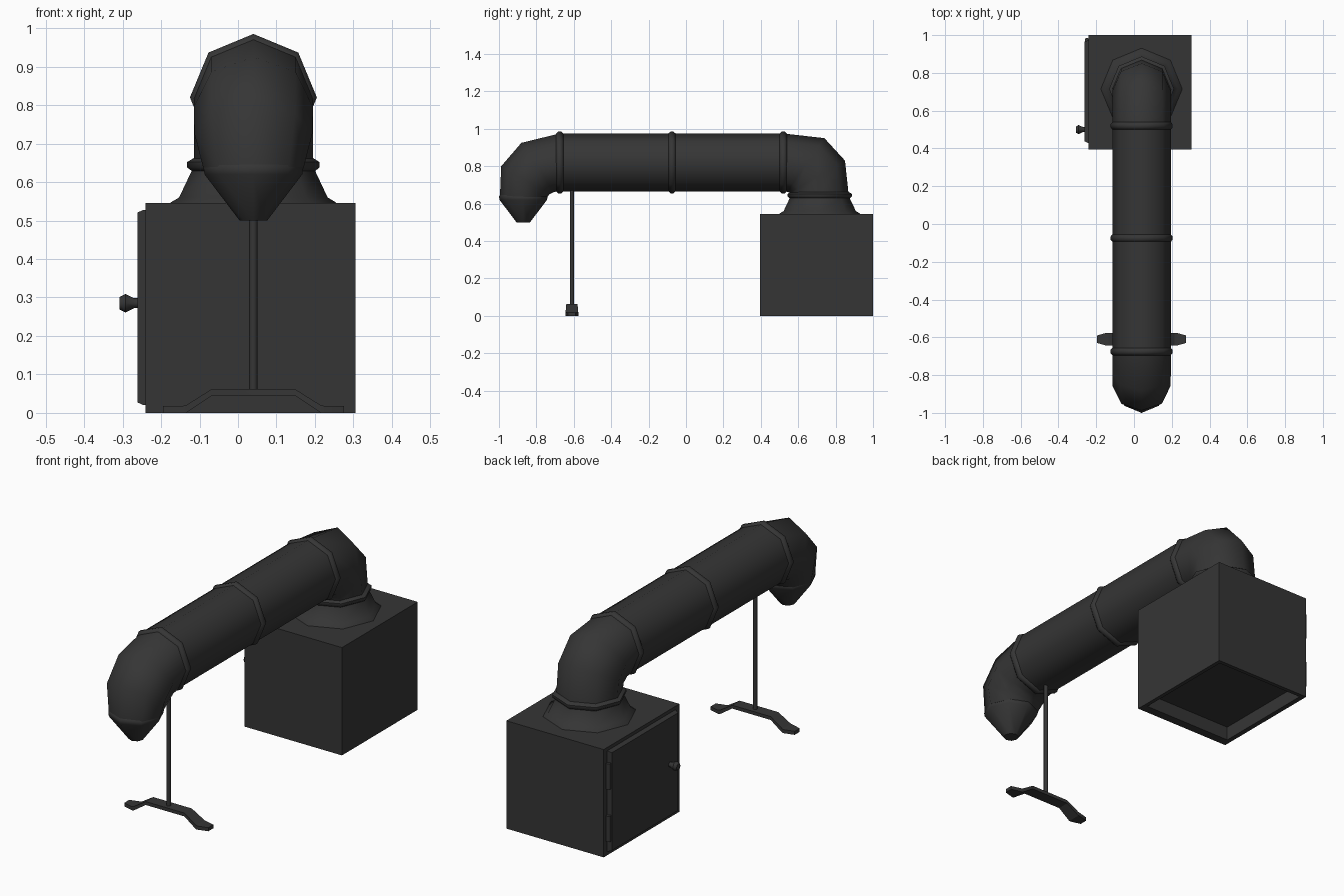
import bpy, bmesh, math
from mathutils import Vector

if "Cube" in bpy.data.objects:
    bpy.data.objects.remove(bpy.data.objects["Cube"])

iron = bpy.data.materials.new("dark_iron")
iron.diffuse_color = (0.036, 0.036, 0.036, 1)
iron.use_nodes = True
iron.node_tree.nodes["Principled BSDF"].inputs["Base Color"].default_value = iron.diffuse_color
CX = 0.04   # centre line of pipe and stand


def finish(name, bm, angle=50):
    bmesh.ops.recalc_face_normals(bm, faces=bm.faces)
    me = bpy.data.meshes.new(name)
    bm.to_mesh(me)
    bm.free()
    me.materials.append(iron)
    me.shade_smooth()
    me.set_sharp_from_angle(angle=math.radians(angle))
    ob = bpy.data.objects.new(name, me)
    bpy.context.collection.objects.link(ob)
    return ob


def ring(c, u, v, n=8):
    """Closed n-gon around c spanned by half axes u and v."""
    c, u, v = Vector(c), Vector(u), Vector(v)
    return [c + u * math.cos(2 * math.pi * i / n) + v * math.sin(2 * math.pi * i / n)
            for i in range(n)]


def loft(name, rings, angle=50, cap=True):
    bm = bmesh.new()
    rows = [[bm.verts.new(p) for p in r] for r in rings]
    n = len(rows[0])
    for a, b in zip(rows, rows[1:]):
        for i in range(n):
            j = (i + 1) % n
            bm.faces.new((a[i], a[j], b[j], b[i]))
    if cap:
        bm.faces.new(rows[0])
        bm.faces.new(rows[-1])
    return finish(name, bm, angle)


def lathe(name, origin, axis, prof, n=8, angle=50):
    """Profile of (distance along axis, radius)."""
    o, ax = Vector(origin), Vector(axis)
    u = Vector((0, 0, 1)) if abs(ax.z) < 0.5 else Vector((0, 1, 0))
    v = ax.cross(u)
    return loft(name, [ring(o + ax * d, u * r, v * r, n) for d, r in prof], angle)


def elbow(name, stations):
    """Stations of outer point, inner point (y, z) and half width in x."""
    rings = []
    for (oy, oz), (iy, iz), w in stations:
        c = (CX, (oy + iy) / 2, (oz + iz) / 2)
        rings.append(ring(c, (0, (oy - iy) / 2, (oz - iz) / 2), (w, 0, 0)))
    return loft(name, rings)


def rect(x0, x1, y0, y1, z):
    return [(x0, y0, z), (x1, y0, z), (x1, y1, z), (x0, y1, z)]


# stove body with a recessed underside
loft("stove_body", [
    rect(-0.215, 0.285, 0.44, 0.98, 0.07),
    rect(-0.215, 0.285, 0.44, 0.98, 0.0),
    rect(-0.24, 0.305, 0.395, 1.0, 0.0),
    rect(-0.24, 0.305, 0.395, 1.0, 0.545)], 30)

# door on the left side, with chamfered border
loft("stove_door", [
    [(x, y, z) for y, z in ((0.43 + i, 0.02 + i), (0.972 - i, 0.02 + i),
                            (0.972 - i, 0.528 - i), (0.43 + i, 0.528 - i))]
    for x, i in ((-0.235, 0), (-0.245, 0), (-0.261, 0.007))], 10)
for k, z in enumerate((0.075, 0.34)):
    lathe(f"hinge_{k + 1}", (-0.249, 0.974, z), (0, 0, 1), ((0, 0.012), (0.13, 0.012)))
lathe("door_knob", (-0.258, 0.5, 0.285), (-1, 0, 0),
      ((0, 0.013), (0.012, 0.013), (0.035, 0.024), (0.05, 0.016)))

# flared collar and joint ring on top of the stove
lathe("flue_collar", (CX, 0.715, 0), (0, 0, 1),
      ((0.54, 0.218), (0.547, 0.215), (0.56, 0.193), (0.63, 0.16), (0.645, 0.155)))
BAND = ((-0.02, 0.154), (-0.008, 0.165), (0.008, 0.165), (0.02, 0.154))
lathe("collar_band", (CX, 0.715, 0.645), (0, 0, 1), 
      ((-0.018, 0.158), (-0.007, 0.172), (0.007, 0.172), (0.018, 0.154)))

# smoke pipe: two elbows, straight run and joint bands
elbow("rear_elbow", [
    ((0.52, 0.975), (0.52, 0.665), 0.155), ((0.74, 0.95), (0.54, 0.664), 0.155),
    ((0.85, 0.83), (0.555, 0.657), 0.155), ((0.87, 0.645), (0.56, 0.645), 0.155)])
lathe("straight_pipe", (CX, 0, 0.82), (0, 1, 0), ((-0.675, 0.155), (0.52, 0.155)))
for name, y in (("front", -0.675), ("middle", -0.075), ("rear", 0.52)):
    lathe(f"pipe_band_{name}", (CX, y, 0.82), (0, 1, 0), BAND)
elbow("front_elbow", [
    ((-0.675, 0.975), (-0.675, 0.665), 0.155), ((-0.88, 0.925), (-0.705, 0.663), 0.155),
    ((-0.988, 0.80), (-0.73, 0.65), 0.153), ((-0.995, 0.635), (-0.742, 0.635), 0.13)])

# conical nozzle at the pipe end
lathe("nozzle", (CX, -0.87, 0), (0, 0, 1),
      ((0.65, 0.122), (0.638, 0.13), (0.62, 0.127), (0.5, 0.036)))

# stand: post and arched foot
lathe("stand_post", (CX, -0.61, 0), (0, 0, 1), ((0.05, 0.011), (0.68, 0.011)))
half = ((0.235, 0.0, 0.018, 0.02), (0.185, 0.0, 0.018, 0.034),
        (0.175, 0.0, 0.02, 0.034), (0.108, 0.045, 0.062, 0.03))
stations = [(-d, a, b, w) for d, a, b, w in half] + list(reversed(half))
loft("stand_foot", [
    [(CX + d, -0.61 - w, a), (CX + d, -0.61 + w, a),
     (CX + d, -0.61 + w, b), (CX + d, -0.61 - w, b)] for d, a, b, w in stations], 20)
